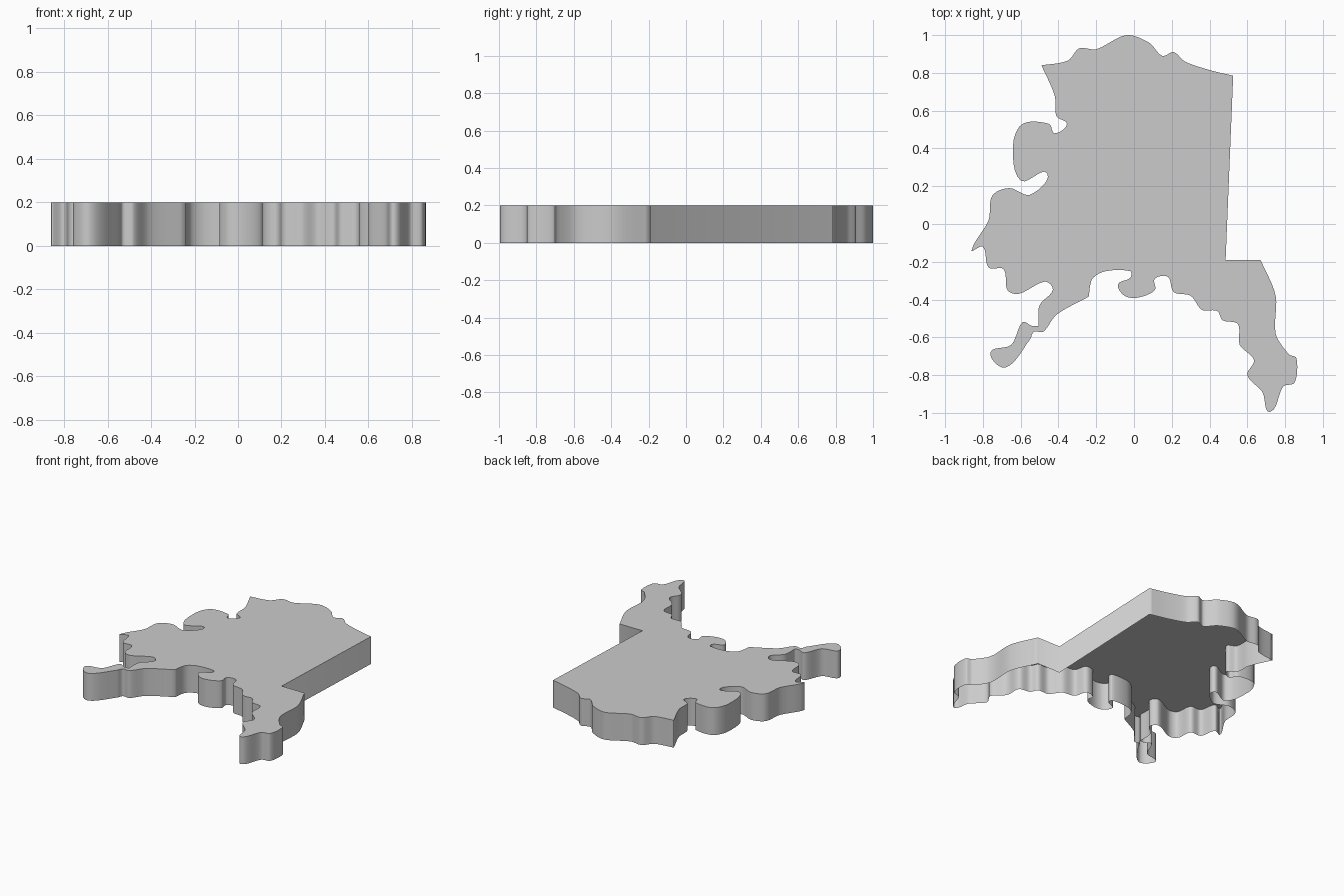
import bpy, bmesh
from mathutils import Vector

if "Cube" in bpy.data.objects:
    bpy.data.objects.remove(bpy.data.objects["Cube"])

HEIGHT = 0.2

# Coast stretches, counter-clockwise; corners between stretches stay sharp
north = [(.525, .785), (.4, .815), (.27, .86), (.21, .91), (.15, .89), (.08, .96),
         (-.04, 1), (-.2, .925), (-.29, .93), (-.35, .865), (-.49, .84)]
west = [(-.42, .68), (-.41, .57), (-.355, .53), (-.42, .48), (-.45, .53), (-.59, .53),
        (-.64, .42), (-.6, .23), (-.46, .27), (-.55, .155), (-.66, .19), (-.75, .15),
        (-.77, .02), (-.86, -.14), (-.8, -.12), (-.77, -.23), (-.69, -.24), (-.67, -.35),
        (-.61, -.37), (-.47, -.305), (-.43, -.35), (-.5, -.43), (-.505, -.54)]
peninsula = [(-.54, -.54), (-.59, -.52), (-.65, -.64), (-.76, -.68), (-.68, -.76),
             (-.55, -.61), (-.53, -.57), (-.48, -.57), (-.41, -.48), (-.24, -.385)]
south = [(-.22, -.29), (-.15, -.25), (-.02, -.25), (-.02, -.285), (-.085, -.32),
         (-.05, -.38), (.02, -.39), (.11, -.35), (.11, -.29), (.18, -.28), (.21, -.36),
         (.3, -.38), (.36, -.455), (.44, -.46), (.47, -.51), (.55, -.53), (.56, -.64),
         (.635, -.72), (.6, -.8)]
panhandle = [(.68, -.89), (.72, -.995), (.79, -.86), (.85, -.84), (.86, -.71),
             (.82, -.69), (.75, -.58), (.75, -.38), (.67, -.19)]


def spline(points, steps=6):
    """Smooth open path through the points, without the last one."""
    p = [Vector(q) for q in points]
    p = [p[0]] + p + [p[-1]]
    out = []
    for a, b, c, d in zip(p, p[1:], p[2:], p[3:]):
        length = (c - b).length
        # Tangents are limited by the segment length to avoid overshoot
        m0 = (c - a).normalized() * length * 0.9
        m1 = (d - b).normalized() * length * 0.9
        for i in range(steps):
            t = i / steps
            out.append(b * (2*t**3 - 3*t**2 + 1) + m0 * (t**3 - 2*t**2 + t)
                       + c * (3*t**2 - 2*t**3) + m1 * (t**3 - t**2))
    return out


# Outline: smooth coasts joined by the straight eastern border
outline = spline(north)
outline += spline(north[-1:] + west)
outline += spline(west[-1:] + peninsula)
outline += spline(peninsula[-1:] + south + panhandle)
outline += [Vector(panhandle[-1]), Vector((.485, -.19))]

# Top plate with thin walls hanging down, open underneath
bm = bmesh.new()
top = [bm.verts.new((p.x, p.y, HEIGHT)) for p in outline]
low = [bm.verts.new((p.x, p.y, 0)) for p in outline]
n = len(top)
plate = bm.faces.new(top)
for i in range(n):
    j = (i + 1) % n
    bm.faces.new((top[j], top[i], low[i], low[j]))
bm.normal_update()

# Smooth walls with a crisp rim
for edge in plate.edges:
    edge.smooth = False
for face in bm.faces:
    face.smooth = True
bmesh.ops.triangulate(bm, faces=[plate])

mesh = bpy.data.meshes.new("map_plate")
bm.to_mesh(mesh)
bm.free()
plate_obj = bpy.data.objects.new("map_plate", mesh)
bpy.context.collection.objects.link(plate_obj)
